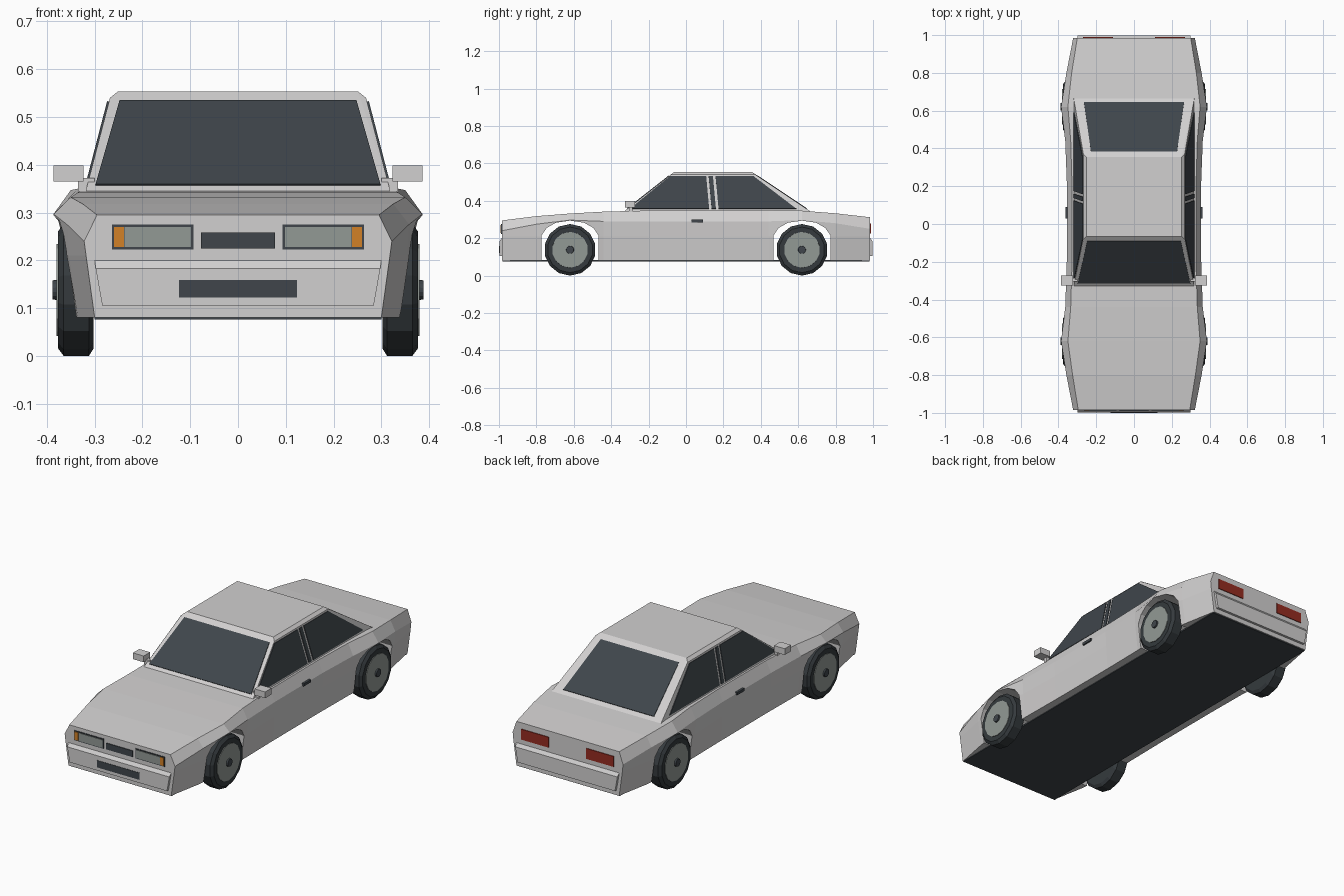
import bpy, bmesh, math
from mathutils import Vector

cube = bpy.data.objects.get("Cube")
if cube:
    bpy.data.objects.remove(cube, do_unlink=True)


def material(name, r, g, b):
    m = bpy.data.materials.new(name)
    m.use_nodes = True
    m.diffuse_color = (r, g, b, 1)
    m.node_tree.nodes["Principled BSDF"].inputs["Base Color"].default_value = (r, g, b, 1)
    return m


PAINT = material("silver_paint", 0.64, 0.63, 0.63)
DARK = material("dark_glass_and_trim", 0.05, 0.06, 0.07)
TYRE = material("black_rubber", 0.035, 0.042, 0.047)
LAMP = material("grey_lamp_and_rim", 0.29, 0.32, 0.30)
AMBER = material("amber_lamp", 0.65, 0.22, 0.02)
RED = material("red_lamp", 0.30, 0.025, 0.015)


def finish(bm, name, mat):
    bmesh.ops.recalc_face_normals(bm, faces=bm.faces)
    me = bpy.data.meshes.new(name)
    bm.to_mesh(me)
    bm.free()
    me.materials.append(mat)
    ob = bpy.data.objects.new(name, me)
    bpy.context.collection.objects.link(ob)
    return ob


def hull(name, pts, mat):
    """Convex solid around the points."""
    bm = bmesh.new()
    for p in pts:
        bm.verts.new(p)
    bmesh.ops.convex_hull(bm, input=bm.verts)
    bmesh.ops.dissolve_limit(bm, angle_limit=0.01, verts=bm.verts, edges=bm.edges)
    return finish(bm, name, mat)


def box(name, x, y, z, mat):
    return hull(name, [(a, b, c) for a in x for b in y for c in z], mat)


def panel(name, pts, out, mat, thick=0.004):
    """Thin plate standing proud of a surface in the direction out."""
    pts = [Vector(p) for p in pts]
    n = (pts[1] - pts[0]).cross(pts[2] - pts[0]).normalized()
    if n.dot(Vector(out)) < 0:
        n = -n
    return hull(name, [p + n * t for p in pts for t in (-0.004, thick)], mat)


# Body shell: y, top half width, top z, side half width, side crease z, sill half width
stations = [
    (-0.985, 0.295, 0.295, 0.322, 0.24, 0.30),
    (-0.80, 0.325, 0.318, 0.358, 0.275, 0.335),
    (-0.62, 0.350, 0.332, 0.386, 0.297, 0.355),
    (-0.44, 0.335, 0.342, 0.364, 0.290, 0.345),
    (-0.20, 0.328, 0.348, 0.356, 0.290, 0.342),
    (0.20, 0.328, 0.350, 0.355, 0.290, 0.342),
    (0.44, 0.335, 0.350, 0.364, 0.290, 0.345),
    (0.62, 0.350, 0.347, 0.386, 0.297, 0.355),
    (0.80, 0.330, 0.333, 0.358, 0.280, 0.335),
    (0.985, 0.300, 0.312, 0.322, 0.25, 0.30),
]
bm = bmesh.new()
rings = []
for y, wt, zt, ws, zs, wb in stations:
    half = [(wb, 0.08), (ws - 0.004, 0.21), (ws, zs), (wt, zt)]
    loop = half + [(-x, z) for x, z in reversed(half)]
    rings.append([bm.verts.new((x, y, z)) for x, z in loop])
for a, b in zip(rings, rings[1:]):
    for i in range(len(a)):
        j = (i + 1) % len(a)
        bm.faces.new((a[i], a[j], b[j], b[i]))
bm.faces.new(rings[0])
bm.faces.new(rings[-1])
body = finish(bm, "body_shell", PAINT)

# Wheel arches cut right through the shell
arch = [(0.152, 0.0), (0.152, 0.215), (0.125, 0.255), (0.075, 0.283), (0, 0.294)]
for cy in (-0.62, 0.62):
    cutter = hull("arch_cutter", [(x, cy + s * d, z) for x in (-0.6, 0.6)
                                  for s in (-1, 1) for d, z in arch], PAINT)
    cutter.hide_render = True
    mod = body.modifiers.new("arch", "BOOLEAN")
    mod.operation, mod.solver, mod.object = "DIFFERENCE", "EXACT", cutter
    bpy.context.view_layer.objects.active = body
    bpy.ops.object.modifier_apply(modifier=mod.name)
    bpy.data.objects.remove(cutter, do_unlink=True)

box("floor_pan", (-0.30, 0.30), (-0.98, 0.98), (0.076, 0.084), DARK)

# Cabin with a softly stepped roof edge
cabin = []
for w, front, rear, z in [(0.32, -0.335, 0.67, 0.34), (0.268, -0.08, 0.37, 0.54),
                          (0.252, -0.065, 0.355, 0.553)]:
    cabin += [(s * w, y, z) for s in (-1, 1) for y in (front, rear)]
hull("cabin", cabin, PAINT)


def on_front(x, z):
    return (x, -0.335 + (z - 0.34) * 1.275, z)


def on_rear(x, z):
    return (x, 0.67 - (z - 0.34) * 1.5, z)


def on_side(s, y, z):
    return (s * (0.32 - (z - 0.34) * 0.26), y, z)


# Glass
LOW, HIGH = 0.357, 0.532
panel("windscreen", [on_front(*p) for p in
      [(-0.298, LOW), (0.298, LOW), (0.248, HIGH), (-0.248, HIGH)]], (0, -1, 1), DARK)
panel("rear_window", [on_rear(*p) for p in
      [(-0.265, LOW), (0.265, LOW), (0.228, HIGH), (-0.228, HIGH)]], (0, 1, 1), DARK)
side_glass = {
    "front_side_window": (-0.30, 0.124, 0.108, -0.085),
    "door_pillar": (0.137, 0.160, 0.144, 0.121),
    "rear_side_window": (0.174, 0.59, 0.36, 0.158),
}

for s, side in ((1, "left"), (-1, "right")):
    for name, (a, b, c, d) in side_glass.items():
        panel(f"{side}_{name}", [on_side(s, a, LOW), on_side(s, b, LOW),
              on_side(s, c, HIGH), on_side(s, d, HIGH)], (s, 0, 0), DARK)

    def span(a, b):
        return (s * a, s * b)

    # Mirrors and door handles
    box(f"{side}_mirror", span(0.323, 0.386), (-0.325, -0.272), (0.365, 0.398), PAINT)
    box(f"{side}_mirror_stalk", span(0.30, 0.335), (-0.305, -0.285), (0.34, 0.372), PAINT)
    box(f"{side}_door_handle", span(0.340, 0.363), (0.03, 0.09), (0.285, 0.299), DARK)

    # Lamps
    box(f"{side}_headlamp_frame", span(0.093, 0.264), (-0.988, -0.98), (0.223, 0.275), DARK)
    box(f"{side}_headlamp", span(0.098, 0.238), (-0.991, -0.984), (0.228, 0.270), LAMP)
    box(f"{side}_indicator", span(0.239, 0.260), (-0.991, -0.984), (0.228, 0.270), AMBER)
    box(f"{side}_tail_lamp", span(0.11, 0.27), (0.98, 0.989), (0.225, 0.28), RED)

    # Wheels
    for cy, end in ((-0.62, "front"), (0.62, "rear")):
        def disc(part, profile, mat, n=14):
            hull(f"{side}_{end}_{part}",
                 [(s * x, cy + r * math.sin(math.tau * i / n), 0.138 + r * math.cos(math.tau * i / n))
                  for x, r in profile for i in range(n)], mat)
        disc("tyre", [(0.302, 0.122), (0.312, 0.138), (0.365, 0.138), (0.377, 0.122)], TYRE)
        disc("rim", [(0.36, 0.098), (0.380, 0.096)], LAMP)
        disc("hub", [(0.37, 0.022), (0.388, 0.020)], DARK)

# Bumpers with a sloped top ledge, one at each end
for s, end in ((-1, "front"), (1, "rear")):
    hull(f"{end}_bumper", [(m * x, s * y, z) for m in (-1, 1) for x, y, z in
         [(0.30, 0.97, 0.20), (0.30, 0.985, 0.20), (0.298, 0.998, 0.183),
          (0.284, 0.998, 0.105), (0.284, 0.97, 0.105)]], PAINT)

# Nose openings
box("grille", (-0.077, 0.077), (-0.989, -0.98), (0.225, 0.258), DARK)
box("bumper_intake", (-0.124, 0.124), (-1.0, -0.993), (0.122, 0.159), DARK)
